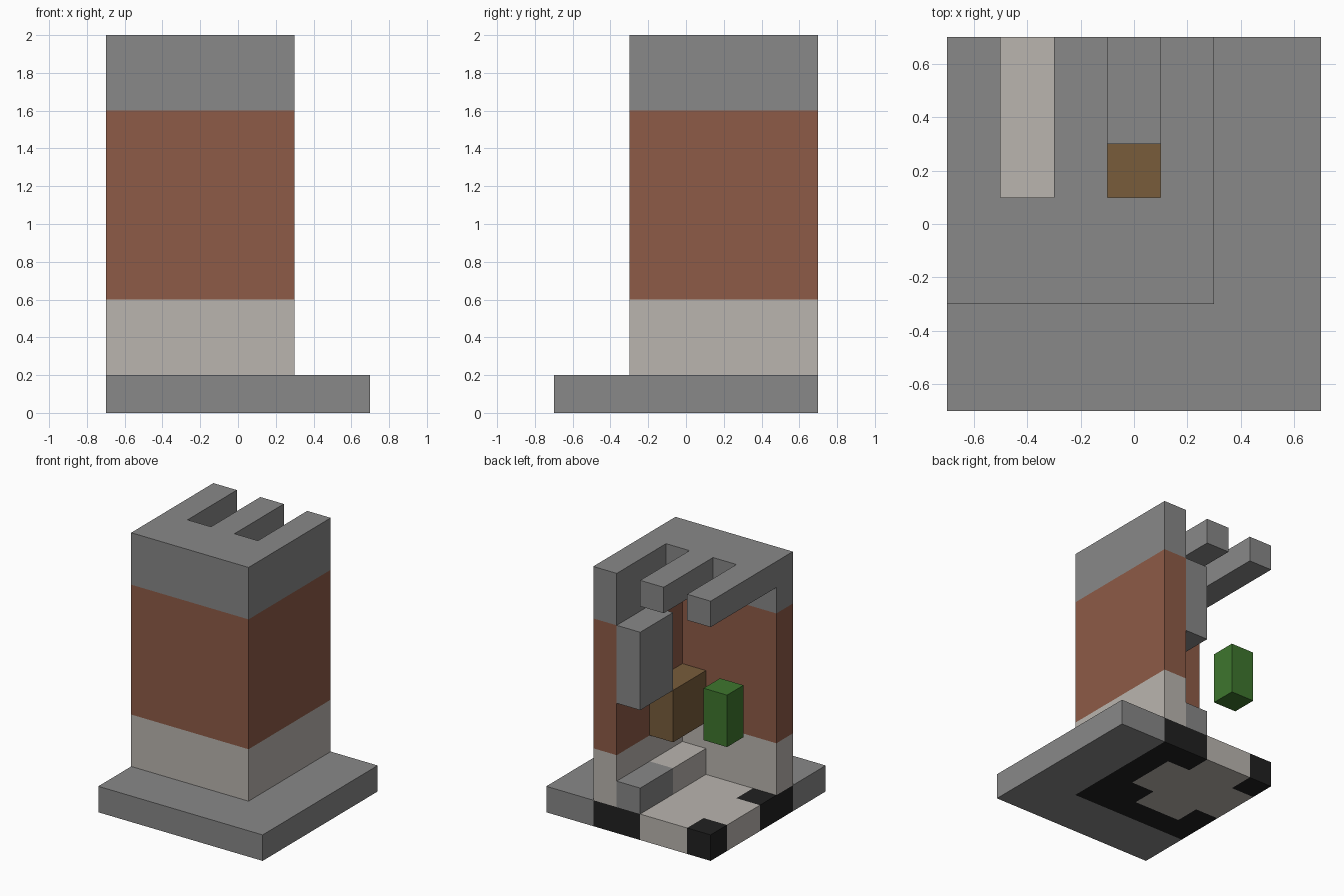
import bpy, bmesh

if "Cube" in bpy.data.objects:
    bpy.data.objects.remove(bpy.data.objects["Cube"])


def material(name, srgb):
    linear = [((c / 255 + 0.055) / 1.055) ** 2.4 for c in srgb] + [1.0]
    mat = bpy.data.materials.new(name)
    mat.use_nodes = True
    mat.diffuse_color = linear
    mat.node_tree.nodes["Principled BSDF"].inputs["Base Color"].default_value = linear
    return mat


stone = material("grey stone", (136, 136, 136))
plaster = material("pale plaster", (186, 181, 175))
brick = material("red brick", (141, 91, 71))
wood = material("brown wood", (120, 92, 59))
leaf = material("green", (62, 118, 46))
coal = material("black", (33, 33, 33))


def finish(bm, name, mats):
    bmesh.ops.recalc_face_normals(bm, faces=bm.faces)
    mesh = bpy.data.meshes.new(name)
    bm.to_mesh(mesh)
    bm.free()
    for m in mats:
        mesh.materials.append(m)
    obj = bpy.data.objects.new(name, mesh)
    bpy.context.collection.objects.link(obj)
    return obj


def prism(name, outline, z0, z1, mat):
    """Extrude a plan outline from z0 up to z1."""
    bm = bmesh.new()
    face = bm.faces.new([bm.verts.new((x, y, z0)) for x, y in outline])
    ext = bmesh.ops.extrude_face_region(bm, geom=[face], use_keep_orig=True)
    top = [v for v in ext["geom"] if isinstance(v, bmesh.types.BMVert)]
    bmesh.ops.translate(bm, verts=top, vec=(0, 0, z1 - z0))
    return finish(bm, name, [mat])


def box(name, x0, x1, y0, y1, z0, z1, mat):
    return prism(name, [(x0, y0), (x1, y0), (x1, y1), (x0, y1)], z0, z1, mat)


# Base slab: square tiles, back row first (G stone, K black, T plaster)
PLAN = ["KTTKKGG", "TTTTKGG", "TTTTKGG", "KTTKKGG", "KKKKKGG", "GGGGGGG", "GGGGGGG"]
HALF, TILE = 0.7, 0.2
bm = bmesh.new()
bmesh.ops.create_grid(bm, x_segments=7, y_segments=7, size=HALF)
ext = bmesh.ops.extrude_face_region(bm, geom=bm.faces[:], use_keep_orig=True)
top = [v for v in ext["geom"] if isinstance(v, bmesh.types.BMVert)]
bmesh.ops.translate(bm, verts=top, vec=(0, 0, TILE))
bmesh.ops.recalc_face_normals(bm, faces=bm.faces)
for f in bm.faces:
    p = f.calc_center_median() - f.normal * 0.05
    tile = PLAN[int((HALF - p.y) / TILE)][int((p.x + HALF) / TILE)]
    f.material_index = "GKT".index(tile)
finish(bm, "base_slab", [stone, coal, plaster])

# L-shaped walls in stacked bands
WALL = [(-0.7, -0.3), (0.3, -0.3), (0.3, 0.7), (0.1, 0.7), (0.1, -0.1), (-0.7, -0.1)]
for name, z0, z1, mat in [("wall_plinth", 0.2, 0.6, plaster),
                          ("wall_brick", 0.6, 1.6, brick),
                          ("wall_cap", 1.6, 1.8, stone)]:
    prism(name, WALL, z0, z1, mat)

# Roof with open slots towards the back
roof = [(-0.7, -0.3), (0.3, -0.3), (0.3, 0.7)]
for x in (0.1, -0.3):
    roof += [(x, 0.7), (x, 0.1), (x - 0.2, 0.1), (x - 0.2, 0.7)]
roof.append((-0.7, 0.7))
prism("roof", roof, 1.8, 2.0, stone)

# Fittings along the inner side wall
box("step_back", -0.1, 0.1, 0.3, 0.7, 0.2, 0.4, stone)
box("step_front", -0.1, 0.1, -0.1, 0.3, 0.2, 0.4, plaster)
box("wooden_cupboard", -0.1, 0.1, -0.1, 0.3, 0.6, 1.0, wood)
box("hanging_block", -0.1, 0.1, 0.3, 0.7, 1.0, 1.6, stone)

# Floating green block
box("green_block", -0.7, -0.5, 0.3, 0.5, 0.8, 1.2, leaf)
